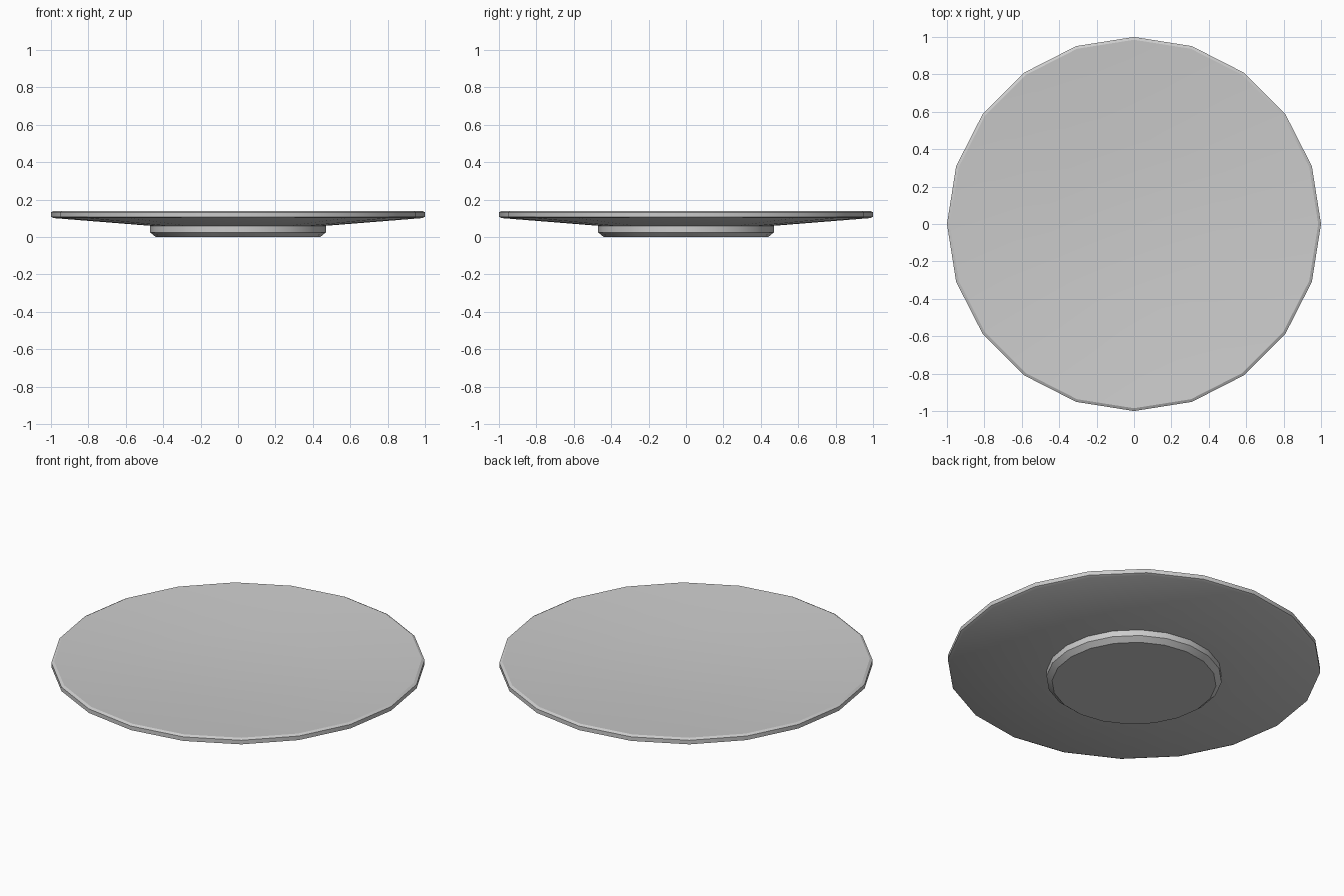
import bpy, bmesh, math

if "Cube" in bpy.data.objects:
    bpy.data.objects.remove(bpy.data.objects["Cube"])

SIDES = 20


def lathe(name, profile):
    """Revolve (radius, height) points around z; points at radius 0 become poles."""
    bm = bmesh.new()
    rings = []
    for r, z in profile:
        if r == 0:
            rings.append([bm.verts.new((0, 0, z))] * SIDES)
        else:
            rings.append([bm.verts.new((r * math.cos(2 * math.pi * i / SIDES),
                                        r * math.sin(2 * math.pi * i / SIDES), z))
                          for i in range(SIDES)])
    for a, b in zip(rings, rings[1:]):
        for i in range(SIDES):
            j = (i + 1) % SIDES
            bm.faces.new(dict.fromkeys((a[i], a[j], b[j], b[i])))
    bmesh.ops.recalc_face_normals(bm, faces=bm.faces)
    mesh = bpy.data.meshes.new(name)
    bm.to_mesh(mesh)
    bm.free()
    obj = bpy.data.objects.new(name, mesh)
    bpy.context.collection.objects.link(obj)
    bpy.ops.object.select_all(action='DESELECT')
    obj.select_set(True)
    bpy.context.view_layer.objects.active = obj
    bpy.ops.object.shade_smooth_by_angle(angle=math.radians(30))
    return obj


# Plate: foot, sloped underside, bevelled rim and shallow dished top
lathe("plate", [
    (0, 0), (0.44, 0), (0.47, 0.025), (0.47, 0.06),
    (0.985, 0.101), (1.0, 0.108), (1.0, 0.132), (0.985, 0.14),
    (0.46, 0.1), (0, 0.095),
])
